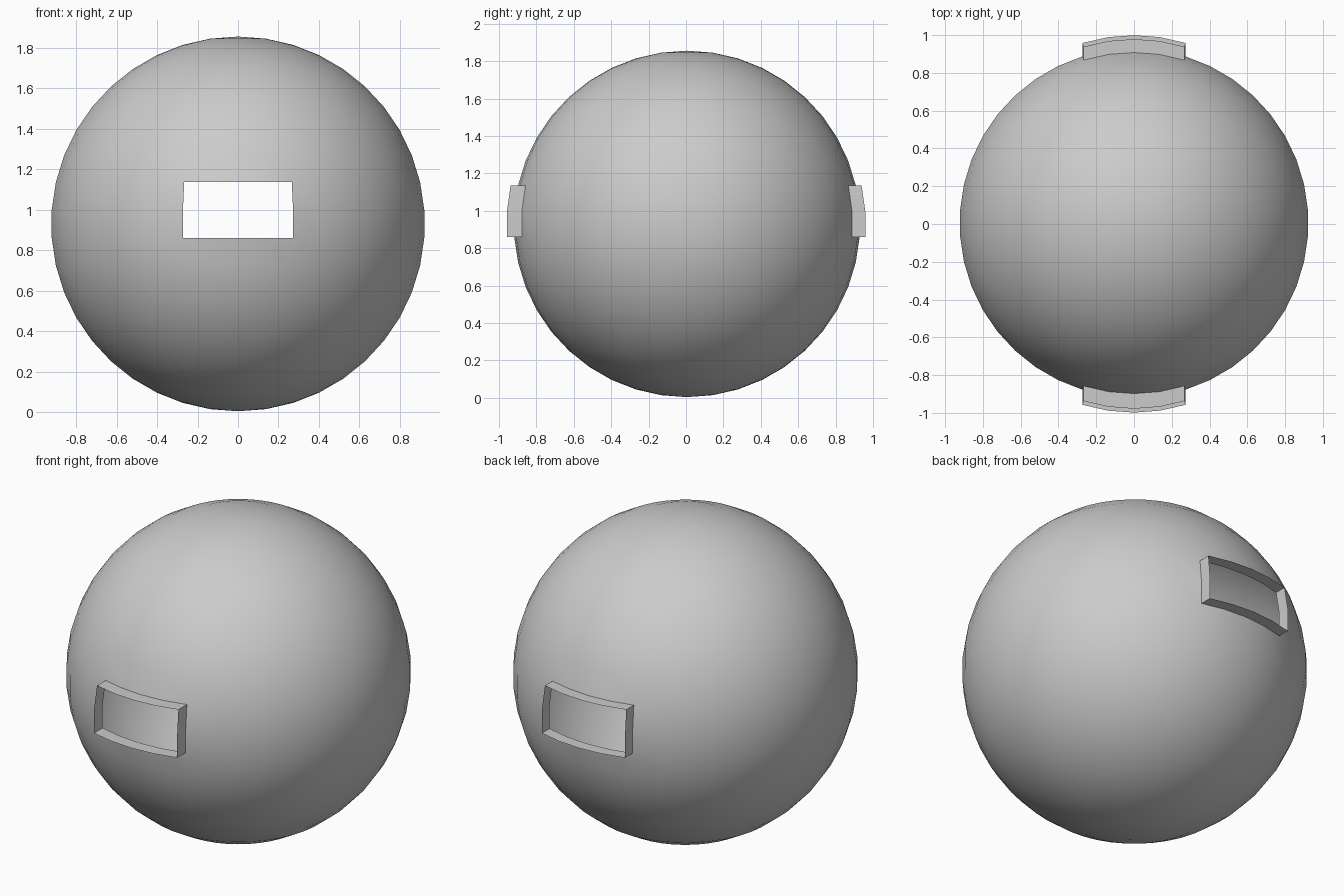
import bpy, bmesh
from mathutils import Matrix, Vector

if "Cube" in bpy.data.objects:
    bpy.data.objects.remove(bpy.data.objects["Cube"])

RADIUS = 0.926
CENTRE = Vector((0, 0.005, 0.93))
LIP = {-1: 0.08, 1: 0.071}      # lip depth on the front (-y) and back (+y)

bm = bmesh.new()

# hollow ball, meridians start on the y axis
bmesh.ops.create_uvsphere(bm, u_segments=42, v_segments=21, radius=RADIUS)


# rectangular window, 4 faces wide and 2 high, cut front and back
def in_window(face):
    c = face.calc_center_median()
    return abs(c.x) < 0.26 and -0.07 < c.z < 0.2


bmesh.ops.delete(bm, geom=[f for f in bm.faces if in_window(f)], context='FACES')

# thin lip pulled straight out from each window edge
for side, depth in LIP.items():
    rim = [e for e in bm.edges if e.is_boundary
           and all(v.co.y * side > 0.5 for v in e.verts)]
    new = bmesh.ops.extrude_edge_only(bm, edges=rim)["geom"]
    verts = [g for g in new if isinstance(g, bmesh.types.BMVert)]
    bmesh.ops.translate(bm, verts=verts, vec=(0, side * depth, 0))

bmesh.ops.recalc_face_normals(bm, faces=bm.faces)
bm.transform(Matrix.Translation(CENTRE))

mesh = bpy.data.meshes.new("hollow_ball")
bm.to_mesh(mesh)
bm.free()
ball = bpy.data.objects.new("hollow_ball", mesh)
bpy.context.collection.objects.link(ball)
bpy.context.view_layer.objects.active = ball
ball.select_set(True)
bpy.ops.object.shade_smooth_by_angle(angle=0.5)
